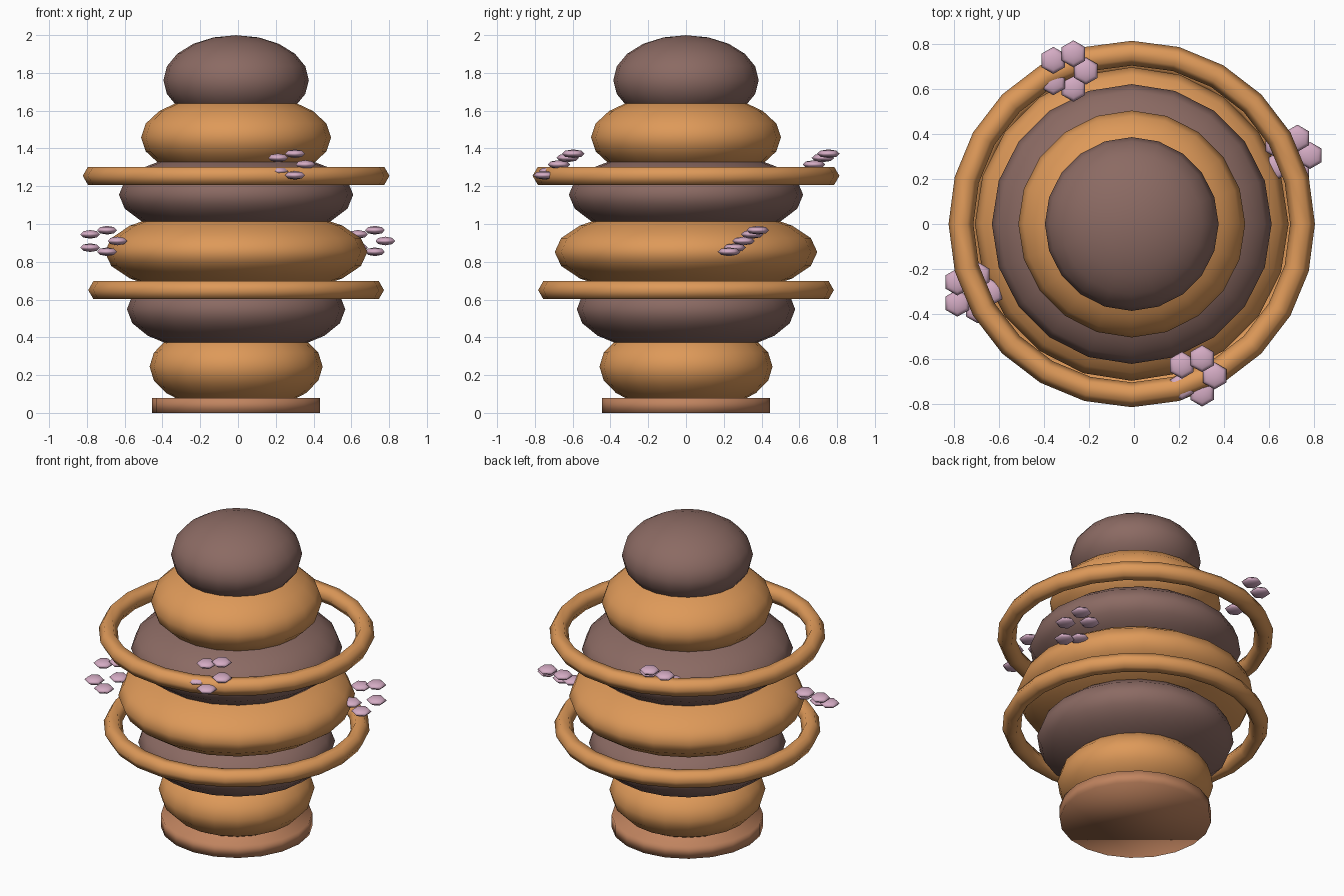
import bpy
from math import cos, sin, tau

cube = bpy.data.objects.get("Cube")
if cube:
    bpy.data.objects.remove(cube, do_unlink=True)


def material(name, color):
    m = bpy.data.materials.new(name)
    m.use_nodes = True
    m.diffuse_color = (*color, 1)
    m.node_tree.nodes["Principled BSDF"].inputs["Base Color"].default_value = (*color, 1)
    return m


golden = material("golden orange", (0.73, 0.32, 0.10))
mauve = material("mauve brown", (0.26, 0.145, 0.125))
clay = material("clay", (0.53, 0.23, 0.115))
pink = material("petal pink", (0.66, 0.41, 0.55))

CX = -0.01  # the stack stands slightly off centre


def finish(name, mat):
    ob = bpy.context.object
    ob.name = name
    ob.data.materials.append(mat)
    bpy.ops.object.shade_smooth()
    return ob


def squashed_ball(name, mat, loc, radius, half_height, segments, rings):
    bpy.ops.mesh.primitive_uv_sphere_add(segments=segments, ring_count=rings,
                                         radius=1, location=loc)
    ob = finish(name, mat)
    ob.scale = (radius, radius, half_height)
    return ob


# Base disc
bpy.ops.mesh.primitive_cylinder_add(vertices=20, radius=0.445, depth=0.08,
                                    location=(CX, 0, 0.04))
finish("base_disc", clay)

# Stacked body tiers, alternating colours from the bottom up
for i, radius in enumerate((0.458, 0.578, 0.695, 0.62, 0.503, 0.385)):
    squashed_ball(f"tier_{i + 1}", mauve if i % 2 else golden,
                  (CX, 0, 0.245 + 0.3033 * i), radius, 0.238, 20, 10)

# Hoops around the body
for name, radius, z in (("lower_hoop", 0.728, 0.65), ("upper_hoop", 0.757, 1.255)):
    bpy.ops.mesh.primitive_torus_add(major_segments=24, minor_segments=6,
                                     major_radius=radius, minor_radius=0.055,
                                     location=(CX, 0, z))
    finish(name, golden)

# Blossoms: five flat petals on a ring that rises towards the back
blossoms = {"front_blossom": (0.277, -0.673, 1.315),
            "back_blossom": (-0.293, 0.678, 1.315),
            "left_blossom": (0.70, 0.304, 0.91),
            "right_blossom": (-0.718, -0.304, 0.91)}
for name, (x, y, z) in blossoms.items():
    for k in range(5):
        a = tau * k / 5
        # the right and back blossoms share the same petal arrangement
        squashed_ball(f"{name}_petal_{k + 1}", pink,
                      (x + 0.08 * cos(a), y + 0.08 * sin(a), z + 0.06 * sin(a)),
                      0.06, 0.023, 6, 4)
